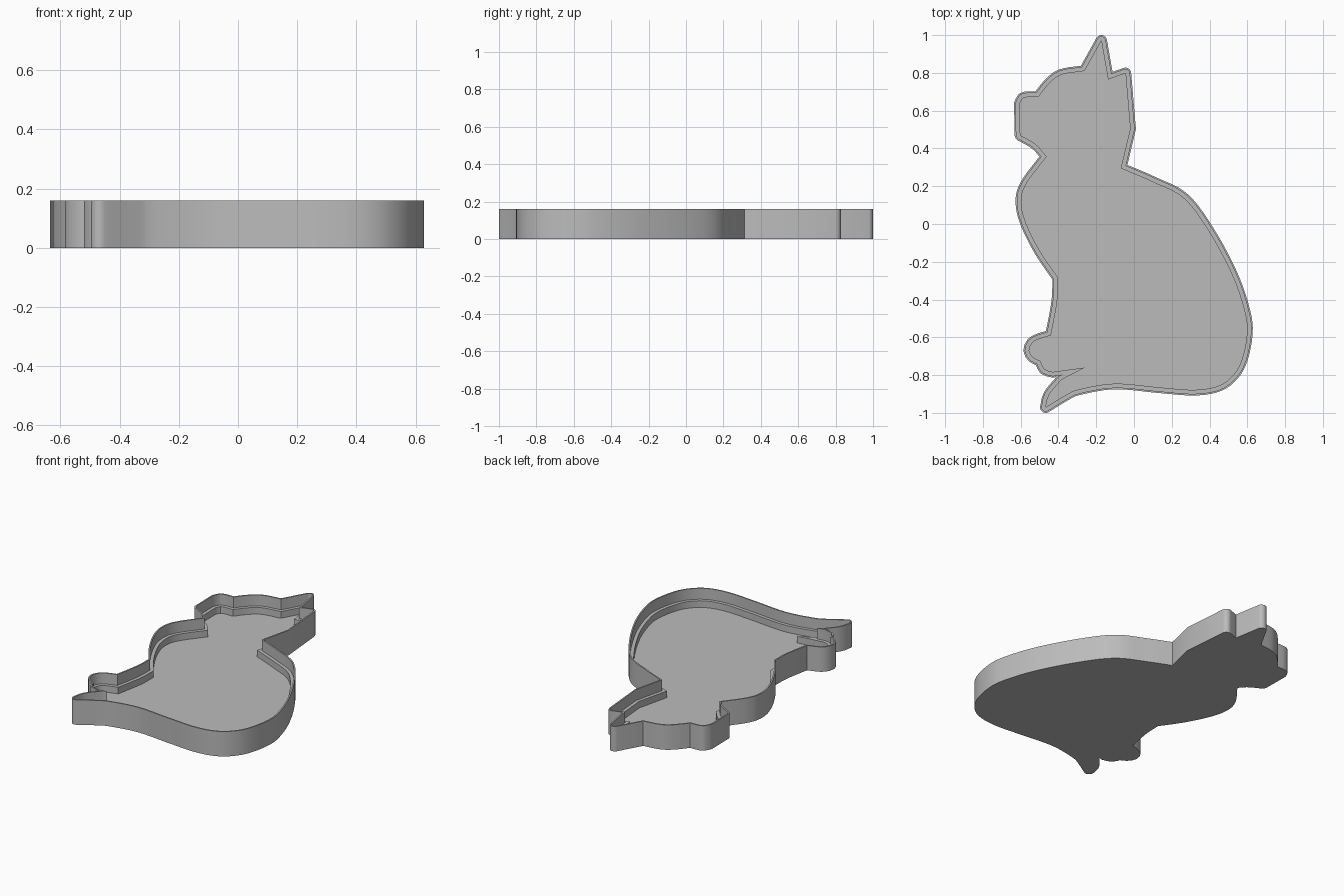
import bpy
import bmesh
import math
from mathutils import Vector

if "Cube" in bpy.data.objects:
    bpy.data.objects.remove(bpy.data.objects["Cube"], do_unlink=True)

# Levels and wall offsets of the tray, measured outward from the floor outline
HEIGHT, LEDGE, FLOOR = 0.16, 0.09, 0.047
OUTER, RIM = 0.03, 0.021

# Floor outline of the sitting cat, clockwise; each run is smooth and runs meet at corners
RUNS = [
    # pointed ear, rear ear and nape
    [(-.173, .97), (-.137, .765)],
    [(-.137, .765), (-.045, .798)],
    [(-.045, .798), (-.02, .505)],
    [(-.02, .505), (-.07, .295)],
    # back, haunch and underside
    [(-.07, .295), (.1, .222), (.265, .135), (.4, -.045), (.522, -.275),
     (.586, -.465), (.598, -.58), (.572, -.715), (.525, -.8), (.447, -.857),
     (.32, -.878), (.135, -.865), (-.1, -.845), (-.29, -.875), (-.36, -.905),
     (-.467, -.97)],
    # tail tip and the notch above it
    [(-.467, -.97), (-.45, -.905), (-.385, -.825)],
    [(-.385, -.825), (-.26, -.76)],
    [(-.26, -.76), (-.43, -.783)],
    # front paw
    [(-.43, -.783), (-.475, -.768), (-.495, -.725)],
    [(-.495, -.725), (-.535, -.705), (-.555, -.67), (-.54, -.63),
     (-.505, -.61), (-.44, -.59)],
    # front leg and chest
    [(-.44, -.59), (-.407, -.41), (-.402, -.285)],
    [(-.402, -.285), (-.5, -.14), (-.572, .005), (-.597, .115),
     (-.572, .21), (-.463, .357)],
    # chin, muzzle and forehead
    [(-.463, .357), (-.52, .422), (-.602, .47)],
    [(-.602, .47), (-.605, .635)],
    [(-.605, .635), (-.59, .665), (-.56, .672), (-.507, .672)],
    [(-.507, .672), (-.45, .742), (-.385, .79), (-.262, .81)],
    [(-.262, .81), (-.173, .97)],
]


def smooth_run(run):
    """Sample a run as a curve through its points, leaving out the last point."""
    pts = [Vector(p) for p in run]
    if len(pts) == 2:
        return pts[:1]
    padded = [2 * pts[0] - pts[1]] + pts + [2 * pts[-1] - pts[-2]]
    samples = []
    for a, b, c, d in zip(padded, padded[1:], padded[2:], padded[3:]):
        count = max(1, math.ceil((c - b).length / 0.03))
        for i in range(count):
            t = i / count
            samples.append(b + 0.5 * t * (c - a)
                           + t * t * (a - 2.5 * b + 2 * c - 0.5 * d)
                           + t ** 3 * (1.5 * (b - c) + 0.5 * (d - a)))
    return samples


def outward_directions(points):
    """Pair each point with its offset vector; outer corners get a fan of them."""
    pairs = []
    for i, p in enumerate(points):
        before = (p - points[i - 1]).normalized()
        after = (points[(i + 1) % len(points)] - p).normalized()
        n1 = Vector((-before.y, before.x))
        n2 = Vector((-after.y, after.x))
        turn = math.atan2(before.cross(after), before.dot(after))
        if turn < -math.radians(25):
            steps = max(2, math.ceil(-turn / math.radians(20)))
            for k in range(steps + 1):
                angle = turn * k / steps
                c, s = math.cos(angle), math.sin(angle)
                pairs.append((p, Vector((c * n1.x - s * n1.y, s * n1.x + c * n1.y))))
        else:
            pairs.append((p, (n1 + n2) / (1 + n1.dot(n2))))
    return pairs


def build_tray(name, material):
    outline = [p for run in RUNS for p in smooth_run(run)]
    pairs = outward_directions(outline)
    bm = bmesh.new()

    def ring(offset, z):
        return [bm.verts.new((*(p + offset * d), z)) for p, d in pairs]

    # Wall profile from the base, over the rim, down to the ledge and the floor
    profile = [(OUTER, 0), (OUTER, HEIGHT), (RIM, HEIGHT),
               (RIM, LEDGE), (0, LEDGE), (0, FLOOR)]
    rings = [ring(*level) for level in profile]
    count = len(pairs)
    for low, high in zip(rings, rings[1:]):
        for i in range(count):
            j = (i + 1) % count
            bm.faces.new((low[i], low[j], high[j], high[i]))
    bm.faces.new(rings[0])
    bm.faces.new(rings[-1])
    bmesh.ops.remove_doubles(bm, verts=bm.verts, dist=0.00001)
    bmesh.ops.recalc_face_normals(bm, faces=bm.faces)

    mesh = bpy.data.meshes.new(name)
    bm.to_mesh(mesh)
    bm.free()
    mesh.materials.append(material)
    obj = bpy.data.objects.new(name, mesh)
    bpy.context.collection.objects.link(obj)
    bpy.ops.object.select_all(action="DESELECT")
    obj.select_set(True)
    bpy.context.view_layer.objects.active = obj
    bpy.ops.object.shade_smooth_by_angle(angle=math.radians(25))
    return obj


grey = bpy.data.materials.new("plain grey")
grey.use_nodes = True
colour = (0.5, 0.5, 0.5, 1)
grey.diffuse_color = colour
grey.node_tree.nodes["Principled BSDF"].inputs["Base Color"].default_value = colour

build_tray("cat_tray", grey)
